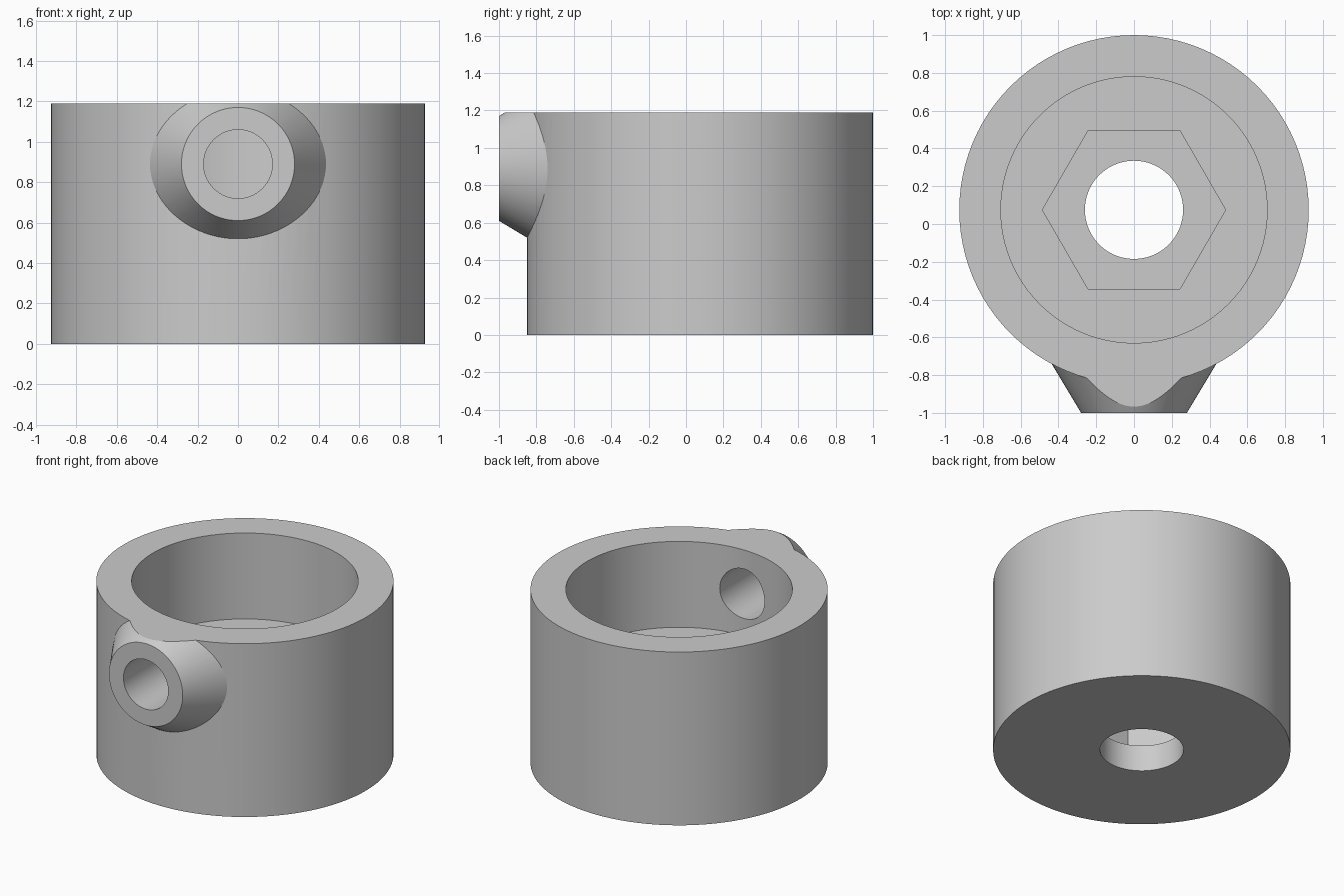
import bpy, bmesh, math
from mathutils import Matrix, Vector

cube = bpy.data.objects.get("Cube")
if cube:
    bpy.data.objects.remove(cube, do_unlink=True)

HEIGHT = 1.19
AXIS_Y = 0.075      # collar axis, set back to make room for the boss
BOSS_Z = 0.89
SIDES = 96

grey = bpy.data.materials.new("plain_grey")
grey.use_nodes = True
colour = (0.6, 0.6, 0.6, 1)
grey.diffuse_color = colour
grey.node_tree.nodes["Principled BSDF"].inputs["Base Color"].default_value = colour


def frustum(name, start, end, r1, r2=None, sides=SIDES):
    """Solid cylinder, cone or prism running from start to end."""
    start, end = Vector(start), Vector(end)
    axis = end - start
    turn = Vector((0, 0, 1)).rotation_difference(axis).to_matrix().to_4x4()
    bm = bmesh.new()
    bmesh.ops.create_cone(bm, cap_ends=True, segments=sides, radius1=r1,
                          radius2=r1 if r2 is None else r2, depth=axis.length,
                          matrix=Matrix.Translation((start + end) / 2) @ turn)
    mesh = bpy.data.meshes.new(name)
    bm.to_mesh(mesh)
    bm.free()
    obj = bpy.data.objects.new(name, mesh)
    bpy.context.collection.objects.link(obj)
    obj.data.materials.append(grey)
    return obj


def upright(name, z1, z2, radius, sides=SIDES):
    return frustum(name, (0, AXIS_Y, z1), (0, AXIS_Y, z2), radius, sides=sides)


def combine(target, tool, operation):
    """Apply a boolean to target and discard the tool."""
    bpy.context.view_layer.objects.active = target
    mod = target.modifiers.new(tool.name, 'BOOLEAN')
    mod.object, mod.operation, mod.solver = tool, operation, 'EXACT'
    bpy.ops.object.modifier_apply(modifier=mod.name)
    bpy.data.objects.remove(tool, do_unlink=True)


# Outer wall with the tapered screw boss, trimmed level at the top
collar = upright("collar", 0, 1.6, 0.925)
boss = frustum("boss", (0, -1, BOSS_Z), (0, -0.6, BOSS_Z), 0.28, 0.52, SIDES)
combine(collar, boss, 'UNION')
combine(collar, upright("top_trim", HEIGHT, 2, 2), 'DIFFERENCE')

# Wide bore, hexagonal recess and through hole
combine(collar, upright("bore", 0.6, 1.5, 0.705), 'DIFFERENCE')
# First corner of the hexagon must point along x
hexagon = upright("hex_recess", 0.18, 0.9, 0.485, 6)
if max(abs(v.co.x) for v in hexagon.data.vertices) < 0.48:
    centre = Matrix.Translation((0, AXIS_Y, 0))
    hexagon.data.transform(centre @ Matrix.Rotation(math.pi / 6, 4, 'Z') @ centre.inverted())
combine(collar, hexagon, 'DIFFERENCE')
combine(collar, upright("through_hole", -0.2, 0.4, 0.26), 'DIFFERENCE')

# Set screw hole through the boss into the bore
screw_hole = frustum("screw_hole", (0, -1.2, BOSS_Z), (0, -0.2, BOSS_Z), 0.17)
combine(collar, screw_hole, 'DIFFERENCE')

# One material slot, smooth round walls with sharp rims
collar.data.materials.clear()
collar.data.materials.append(grey)
bpy.ops.object.select_all(action='DESELECT')
collar.select_set(True)
bpy.context.view_layer.objects.active = collar
bpy.ops.object.shade_smooth_by_angle(angle=math.radians(25))
